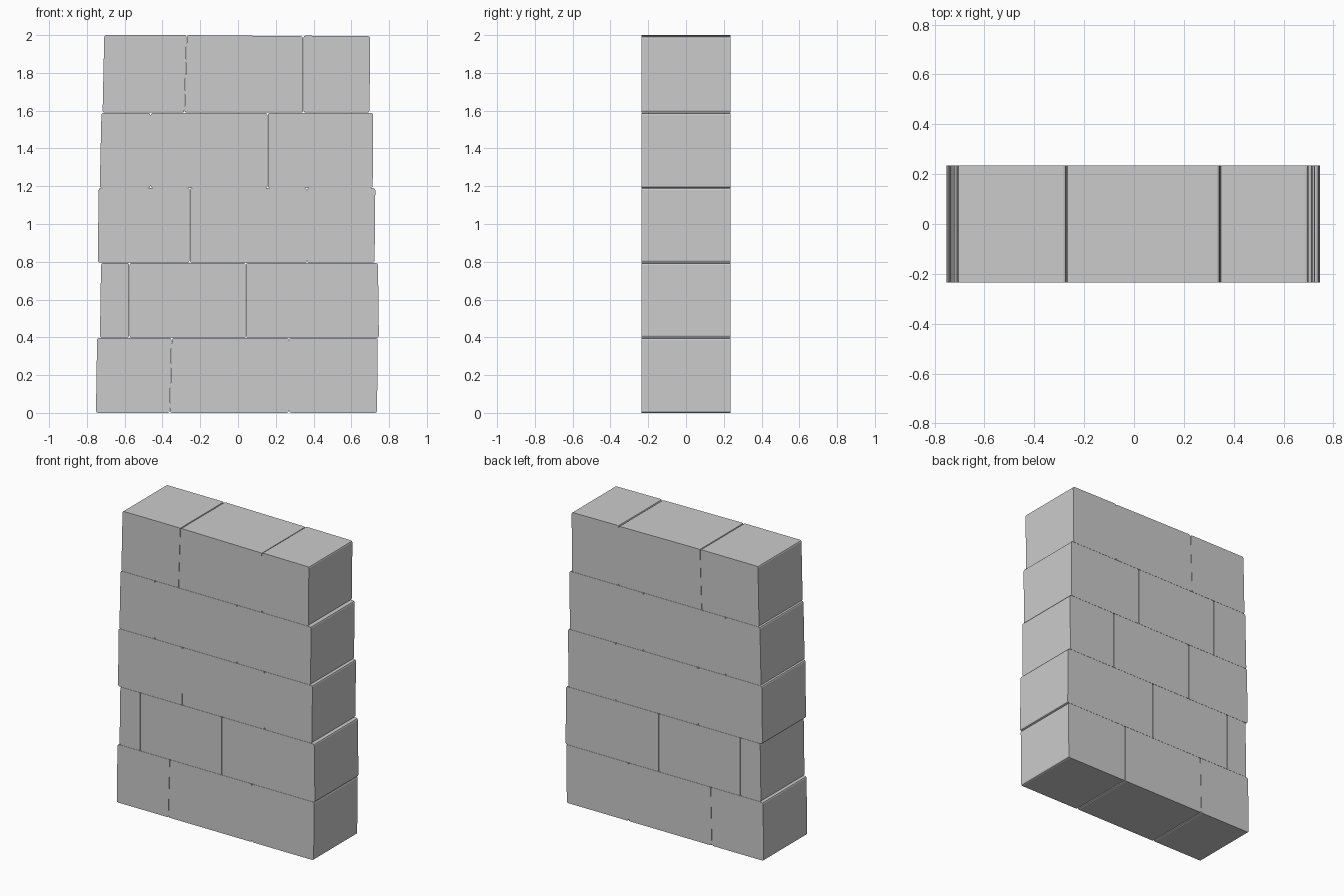
import bpy, bmesh

if "Cube" in bpy.data.objects:
    bpy.data.objects.remove(bpy.data.objects["Cube"])

HALF_DEPTH = 0.235
BEVEL = 0.011

# each course: z bottom, z top, then joint lines as (x at bottom, x at top)
courses = [
    (0.0, 0.398, [(-0.752, -0.746), (-0.361, -0.351), (0.270, 0.270), (0.736, 0.740)]),
    (0.398, 0.795, [(-0.731, -0.725), (-0.575, -0.575), (0.042, 0.042), (0.746, 0.741)]),
    (0.795, 1.191, [(-0.742, -0.738), (-0.256, -0.255), (0.365, 0.365), (0.723, 0.727)]),
    (1.191, 1.589, [(-0.732, -0.723), (-0.463, -0.463), (0.157, 0.157), (0.713, 0.716)]),
    (1.589, 2.0, [(-0.717, -0.708), (-0.284, -0.271), (0.346, 0.345), (0.696, 0.700)]),
]


def block(name, profile):
    """Four-sided stone extruded along y, with only its y-running edges rounded."""
    bm = bmesh.new()
    face = bm.faces.new([bm.verts.new((x, -HALF_DEPTH, z)) for x, z in profile])
    ext = bmesh.ops.extrude_face_region(bm, geom=[face])
    verts = [g for g in ext["geom"] if isinstance(g, bmesh.types.BMVert)]
    bmesh.ops.translate(bm, verts=verts, vec=(0, 2 * HALF_DEPTH, 0))
    edges = [e for e in bm.edges if abs(e.verts[0].co.y - e.verts[1].co.y) > 0.1]
    bmesh.ops.bevel(bm, geom=edges, offset=BEVEL, segments=2, profile=0.5, affect='EDGES')
    bmesh.ops.recalc_face_normals(bm, faces=bm.faces)
    mesh = bpy.data.meshes.new(name)
    bm.to_mesh(mesh)
    bm.free()
    bpy.context.collection.objects.link(bpy.data.objects.new(name, mesh))


# stacked courses of three stones, thin dry joints between neighbours
G = 0.001
for row, (z0, z1, lines) in enumerate(courses):
    for i in range(3):
        (xl0, xl1), (xr0, xr1) = lines[i], lines[i + 1]
        gl, gr = (G if i else 0), (G if i < 2 else 0)
        tl = tr = z1 - (G if row < 4 else 0)
        if row == 4 and i == 1:
            tr -= 0.006          # middle cap stone dips slightly
        if row == 4 and i == 2:
            tl, tr = tl - 0.003, tr - 0.006
        block(f"stone_{row + 1}_{i + 1}",
              [(xl0 + gl, z0), (xr0 - gr, z0), (xr1 - gr, tr), (xl1 + gl, tl)])
